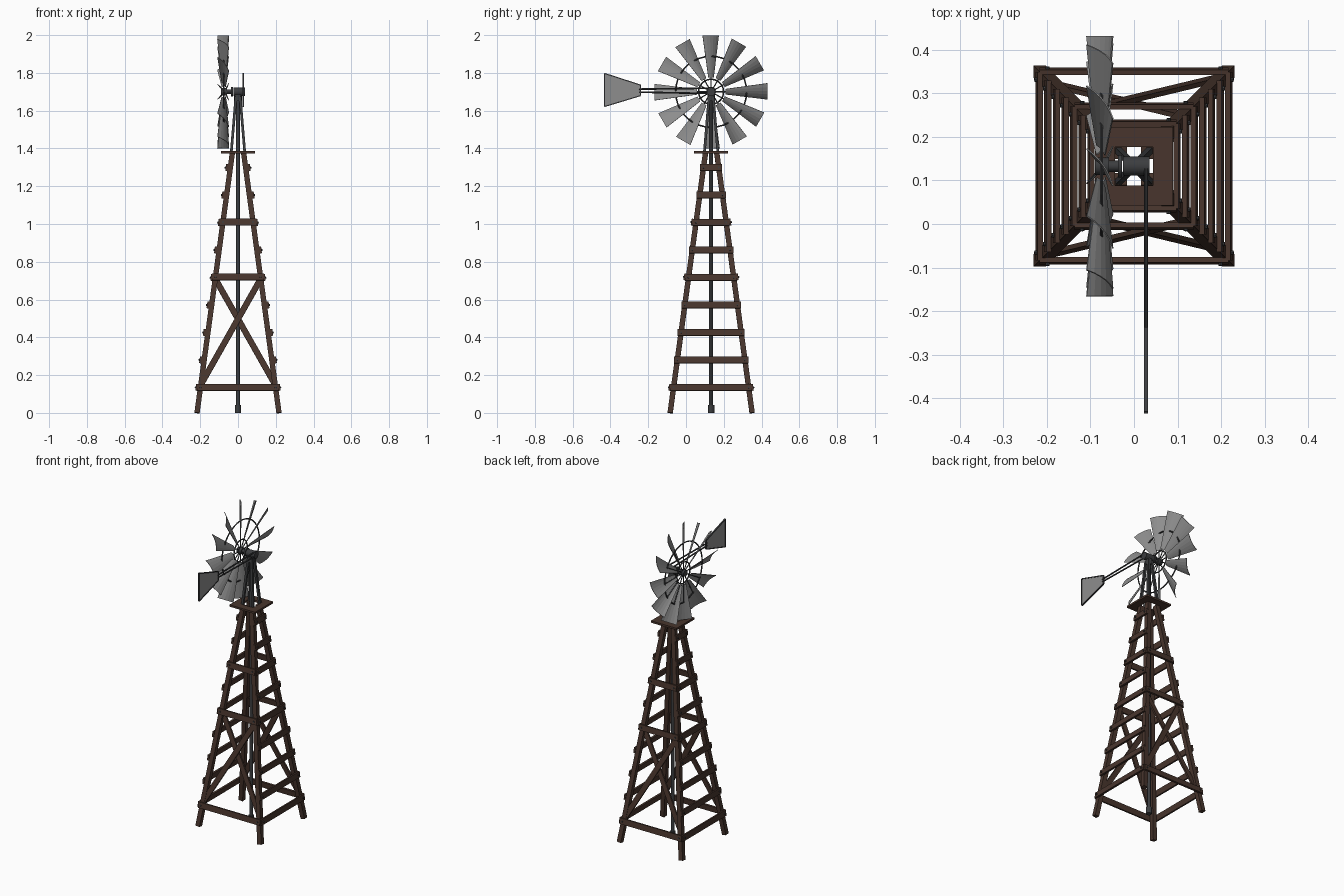
import bpy, bmesh
from math import pi, sin, cos, radians
from mathutils import Vector, Matrix

if "Cube" in bpy.data.objects:
    bpy.data.objects.remove(bpy.data.objects["Cube"])

CY = 0.133          # tower axis in y
HUB_Z = 1.70
WX = -0.075         # wheel plane


def material(name, rgb):
    m = bpy.data.materials.new(name)
    m.diffuse_color = (*rgb, 1)
    m.use_nodes = True
    m.node_tree.nodes["Principled BSDF"].inputs["Base Color"].default_value = m.diffuse_color
    return m


wood = material("dark_wood", (0.065, 0.036, 0.026))
iron = material("dark_iron", (0.045, 0.047, 0.05))
tin = material("tin", (0.27, 0.27, 0.27))


def make(name, verts, faces, mat):
    me = bpy.data.meshes.new(name)
    me.from_pydata([tuple(v) for v in verts], [], faces)
    bm = bmesh.new()
    bm.from_mesh(me)
    bmesh.ops.recalc_face_normals(bm, faces=bm.faces)
    bm.to_mesh(me)
    bm.free()
    me.materials.append(mat)
    ob = bpy.data.objects.new(name, me)
    bpy.context.collection.objects.link(ob)
    return ob


def beam(name, p, q, w, t, normal, mat):
    """Box from p to q, thickness t along normal, width w across."""
    p, q = Vector(p), Vector(q)
    d = (q - p).normalized()
    side = d.cross(Vector(normal)).normalized()
    up = side.cross(d)
    vs = [e + side * sx * w / 2 + up * sy * t / 2
          for e in (p, q) for sx, sy in ((-1, -1), (1, -1), (1, 1), (-1, 1))]
    fs = [(0, 1, 2, 3), (4, 5, 6, 7)] + [(i, (i + 1) % 4, 4 + (i + 1) % 4, 4 + i) for i in range(4)]
    return make(name, vs, fs, mat)


def rod(name, p, q, r, mat, n=12):
    p, q = Vector(p), Vector(q)
    bpy.ops.mesh.primitive_cylinder_add(vertices=n, radius=r, depth=(q - p).length, location=(p + q) / 2)
    ob = bpy.context.object
    ob.rotation_euler = (q - p).to_track_quat('Z', 'Y').to_euler()
    ob.name = name
    ob.data.materials.append(mat)
    bpy.ops.object.shade_smooth_by_angle()
    return ob


def ring(name, radius, r):
    bpy.ops.mesh.primitive_torus_add(major_radius=radius, minor_radius=r, major_segments=36,
                                     minor_segments=6, location=(WX, CY, HUB_Z), rotation=(0, pi / 2, 0))
    bpy.context.object.name = name
    bpy.context.object.data.materials.append(iron)


def half(z):
    """Distance of a leg centre from the tower axis at height z."""
    return 0.217 - 0.187 * z / 1.375


def on_face(k, u, z, off):
    """Point on tower face k (0 front, 1 right, 2 back, 3 left)."""
    v = Matrix.Rotation(k * pi / 2, 3, 'Z') @ Vector((u, -half(z) - off, z))
    return v + Vector((0, CY, 0))


# tower legs
for sx in (-1, 1):
    for sy in (-1, 1):
        a, b = half(0), half(1.375)
        beam("tower_leg", (sx * a, CY + sy * a, 0), (sx * b, CY + sy * b, 1.375), 0.028, 0.028, (0, 1, 0), wood)

# cross rails, ladder rungs and diagonal braces
for k in range(4):
    n = Matrix.Rotation(k * pi / 2, 3, 'Z') @ Vector((0, -1, 0.136))
    heights = [0.135, 0.72, 1.01] if k % 2 == 0 else [0.135 + 0.1455 * i for i in range(9)]
    for z in heights:
        e = half(z) + 0.018
        beam("cross_rail", on_face(k, -e, z, 0.019), on_face(k, e, z, 0.019), 0.036, 0.012, n, wood)
        for s in (-1, 1):
            c = on_face(k, s * half(z), z, 0.024)
            rod("rail_bolt", c, c + n * 0.006, 0.005, iron, 8)
    if k % 2 == 0:
        for s in (-1, 1):
            beam("diagonal_brace", on_face(k, -s * half(0.15), 0.15, 0.006 * s),
                 on_face(k, s * half(0.71), 0.71, 0.006 * s), 0.032, 0.011, n, wood)

# platform boards around a central opening
for s in (-1, 1):
    beam("platform_long_board", (-0.09, CY + s * 0.067, 1.38), (0.09, CY + s * 0.067, 1.38), 0.046, 0.012, (0, 0, 1), wood)
    beam("platform_short_board", (s * 0.067, CY - 0.044, 1.38), (s * 0.067, CY + 0.044, 1.38), 0.046, 0.012, (0, 0, 1), wood)

# pump rod with foot
rod("pump_rod", (0, CY, 0.02), (0, CY, 1.69), 0.011, iron)
rod("pump_foot", (0, CY, 0), (0, CY, 0.042), 0.017, iron)

# head posts
for sx in (-1, 1):
    for sy in (-1, 1):
        beam("head_post", (sx * 0.036, CY + sy * 0.036, 1.375), (sx * 0.011, CY + sy * 0.011, 1.675),
             0.014, 0.014, (0, 1, 0), iron)
rod("head_collar", (0, CY, 1.65), (0, CY, 1.685), 0.02, iron)

# gearbox, shaft and hub along x
rod("gearbox", (-0.025, CY, HUB_Z), (0.036, CY, HUB_Z), 0.022, iron, 16)
rod("gearbox_flange", (-0.037, CY, HUB_Z), (-0.027, CY, HUB_Z), 0.026, iron, 16)
rod("wheel_shaft", (-0.08, CY, HUB_Z), (-0.03, CY, HUB_Z), 0.013, iron)
rod("wheel_hub", (-0.09, CY, HUB_Z), (-0.058, CY, HUB_Z), 0.02, iron, 16)

# wheel rings
ring("inner_ring", 0.066, 0.004)
ring("outer_ring", 0.188, 0.004)

# twelve pitched, slightly cupped blades with spokes
pitch = radians(35)
for i in range(12):
    rot = Matrix.Rotation(i * pi / 6, 3, 'X')
    centre = Vector((WX, CY, HUB_Z))
    vs = []
    for r, w in ((0.075, 0.034), (0.299, 0.105)):
        for j in range(6):
            u = j / 5 * 2 - 1
            c, d = u * w / 2, (1 - u * u) * w * 0.09 - w * 0.045
            vs.append(centre + rot @ Vector((c * sin(pitch) + d * cos(pitch),
                                             -c * cos(pitch) + d * sin(pitch), r)))
    blade = make("wheel_blade", vs, [(j, j + 1, j + 7, j + 6) for j in range(5)], tin)
    sol = blade.modifiers.new("thickness", 'SOLIDIFY')
    sol.thickness, sol.offset = 0.003, 0
    rod("wheel_spoke", centre, centre + rot @ Vector((0, 0, 0.19)), 0.003, iron, 6)

# tail boom rods converging on the vane
TX = 0.028
for s in (-1, 1):
    rod("tail_boom", (TX, CY - 0.005, HUB_Z + 0.005 + s * 0.014), (TX, -0.25, HUB_Z + 0.006 + s * 0.008), 0.0045, iron, 8)

# tail vane plate and frame
outline = [(-0.432, 1.622), (-0.24, 1.68), (-0.24, 1.735), (-0.432, 1.797)]
vs = [(TX + s * 0.002, y, z) for s in (-1, 1) for y, z in outline]
make("tail_vane", vs, [(0, 1, 2, 3), (4, 5, 6, 7)] + [(i, (i + 1) % 4, 4 + (i + 1) % 4, 4 + i) for i in range(4)], tin)
for i in range(4):
    a, b = outline[i], outline[(i + 1) % 4]
    beam("vane_frame", (TX, *a), (TX, *b), 0.006, 0.009, (1, 0, 0), iron)
